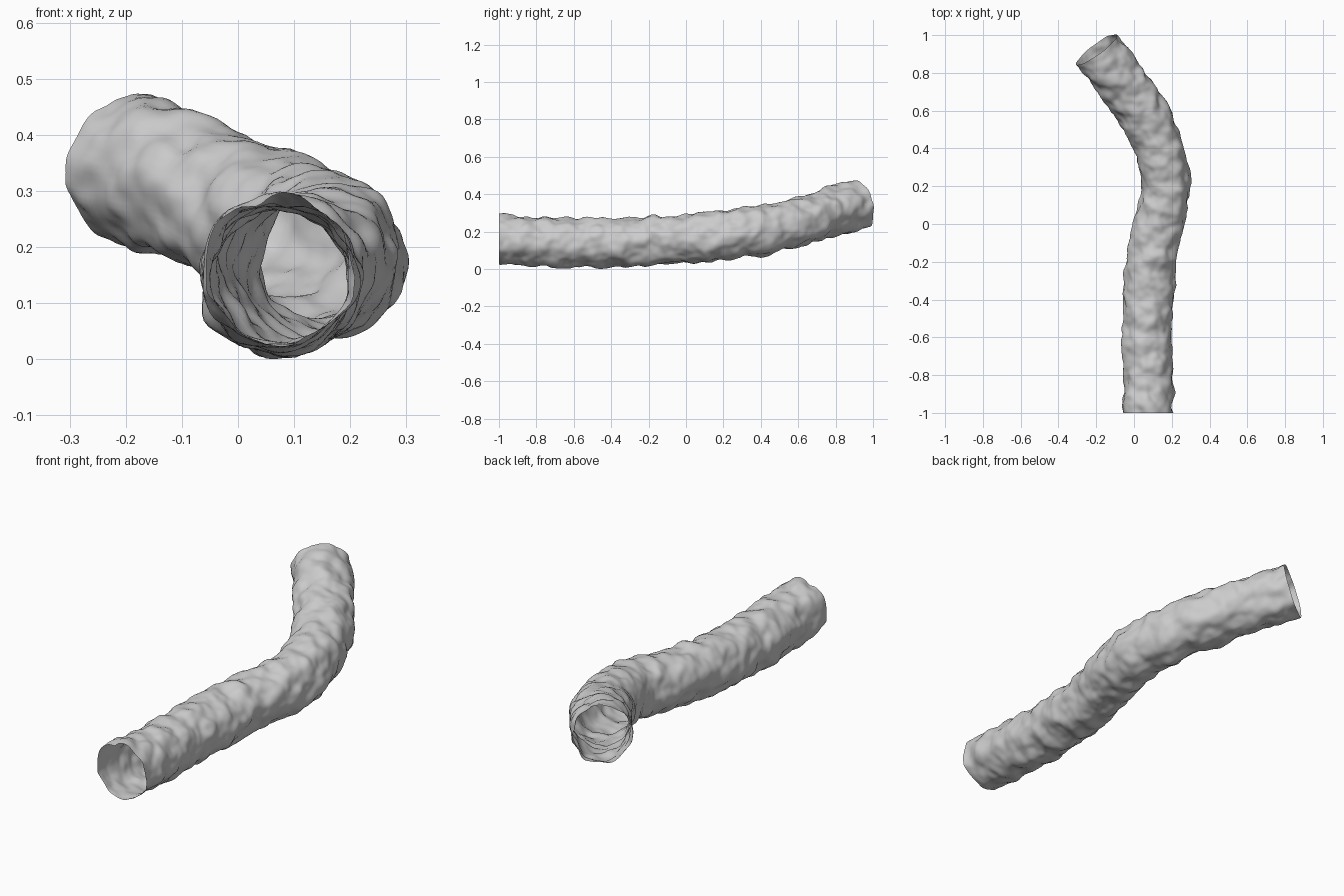
import bpy, bmesh, math
from mathutils import Vector, noise

if "Cube" in bpy.data.objects:
    bpy.data.objects.remove(bpy.data.objects["Cube"])

# Centreline control points of the tunnel
PATH = [Vector(p) for p in [
    (0.073, -1.0, 0.160), (0.075, -0.8, 0.148), (0.066, -0.6, 0.142),
    (0.077, -0.4, 0.143), (0.088, -0.2, 0.150), (0.132, 0.0, 0.163),
    (0.167, 0.2, 0.184), (0.133, 0.4, 0.210), (0.040, 0.6, 0.250),
    (-0.068, 0.75, 0.298), (-0.197, 0.925, 0.345)]]
RINGS, SIDES, RADIUS = 200, 72, 0.131


def spline(t):
    """Catmull-Rom point along the path, t in 0..1"""
    n = len(PATH) - 1
    i = min(int(t * n), n - 1)
    f = t * n - i
    b, c = PATH[i], PATH[i + 1]
    a = PATH[i - 1] if i > 0 else 2 * b - c
    d = PATH[i + 2] if i + 2 <= n else 2 * c - b
    return 0.5 * (2 * b + (c - a) * f + (2 * a - 5 * b + 4 * c - d) * f * f
                  + (3 * b - a - 3 * c + d) * f ** 3)


def rock(p):
    """Layered noise giving the rough rock relief"""
    return (0.009 * noise.noise(p * 7) + 0.014 * noise.noise(p * 14 + Vector((5, 2, 9)))
            + 0.004 * noise.noise(p * 30))


# Open tube swept along the path with rough walls
bm = bmesh.new()
rings = []
for i in range(RINGS + 1):
    t = i / RINGS
    centre = spline(t)
    tangent = (spline(min(t + 0.02, 1)) - spline(max(t - 0.02, 0))).normalized()
    if i < 10:  # square cut at the front mouth
        tangent = Vector((0, 1, 0)).lerp(tangent, i / 10).normalized()
    side = tangent.cross(Vector((0, 0, 1))).normalized()
    up = side.cross(tangent)
    ring = []
    for j in range(SIDES):
        a = 2 * math.pi * j / SIDES
        out = side * math.cos(a) + up * math.sin(a)
        p = centre + out * RADIUS
        ring.append(bm.verts.new(p + out * rock(p) * 1.2))
    rings.append(ring)
for r0, r1 in zip(rings, rings[1:]):
    for j in range(SIDES):
        k = (j + 1) % SIDES
        bm.faces.new((r0[j], r0[k], r1[k], r1[j])).smooth = True
bmesh.ops.recalc_face_normals(bm, faces=bm.faces)

# Rest the tunnel on the ground
low = min(v.co.z for v in bm.verts)
bmesh.ops.translate(bm, verts=bm.verts, vec=(0, 0, -low))

mesh = bpy.data.meshes.new("cave_tunnel")
bm.to_mesh(mesh)
bm.free()
tunnel = bpy.data.objects.new("cave_tunnel", mesh)
bpy.context.collection.objects.link(tunnel)
